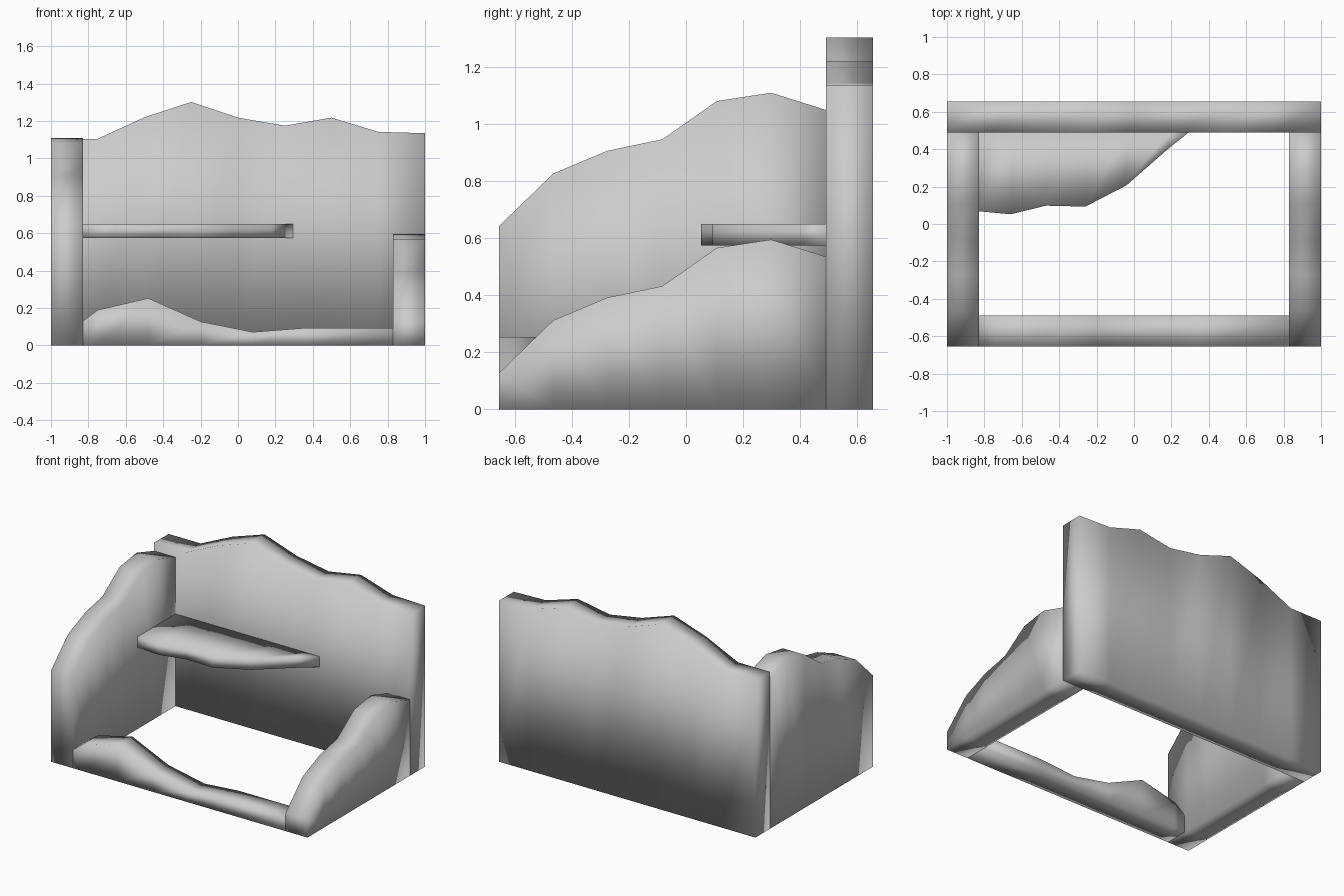
import bpy, bmesh

if "Cube" in bpy.data.objects:
    bpy.data.objects.remove(bpy.data.objects["Cube"])


def strip_panel(name, profile, base, lo, hi, place):
    """Column-by-column panel: wavy edge above a straight base, from depth lo to hi."""
    bm = bmesh.new()
    cols = [[bm.verts.new(place(u, v, w))
             for v, w in ((base, lo), (edge, lo), (edge, hi), (base, hi))]
            for u, edge in profile]
    for a, b in zip(cols, cols[1:]):
        for i in range(4):
            j = (i + 1) % 4
            bm.faces.new((a[i], a[j], b[j], b[i]))
    bm.faces.new(cols[0])
    bm.faces.new(cols[-1])
    bmesh.ops.remove_doubles(bm, verts=bm.verts, dist=0.0005)
    bmesh.ops.recalc_face_normals(bm, faces=bm.faces)
    mesh = bpy.data.meshes.new(name)
    bm.to_mesh(mesh)
    bm.free()
    for p in mesh.polygons:
        p.use_smooth = True
    obj = bpy.data.objects.new(name, mesh)
    bpy.context.collection.objects.link(obj)
    return obj


def along_x(u, v, w):
    return (u, w, v)


def along_y(u, v, w):
    return (w, u, v)


def flat(u, v, w):
    return (u, v, w)


# Back wall with a ragged crest
back = [(-1, 1.105), (-0.75, 1.105), (-0.5, 1.22), (-0.25, 1.302), (0, 1.218),
        (0.25, 1.175), (0.5, 1.218), (0.75, 1.142), (1, 1.135)]
strip_panel("back_wall", back, 0, 0.49, 0.655, along_x)

# Side walls share one crest, the right one is lower
side = [(-0.655, 0.642), (-0.465, 0.826), (-0.275, 0.906), (-0.083, 0.946),
        (0.108, 1.08), (0.298, 1.109), (0.49, 1.049)]
strip_panel("left_wall", side, 0, -1, -0.83, along_y)
strip_panel("right_wall", [(y, z - 0.514) for y, z in side], 0, 0.83, 1, along_y)

# Low front kerb
front = [(-0.83, 0.13), (-0.75, 0.19), (-0.48, 0.253), (-0.2, 0.128),
         (0.08, 0.072), (0.35, 0.093), (0.83, 0.093)]
strip_panel("front_wall", front, 0, -0.655, -0.49, along_x)

# Corner shelf with a wavy front edge
shelf = [(-0.83, 0.068), (-0.66, 0.052), (-0.47, 0.098), (-0.26, 0.093),
         (-0.04, 0.207), (0.18, 0.4), (0.293, 0.49)]
strip_panel("shelf", shelf, 0.49, 0.575, 0.65, flat)
